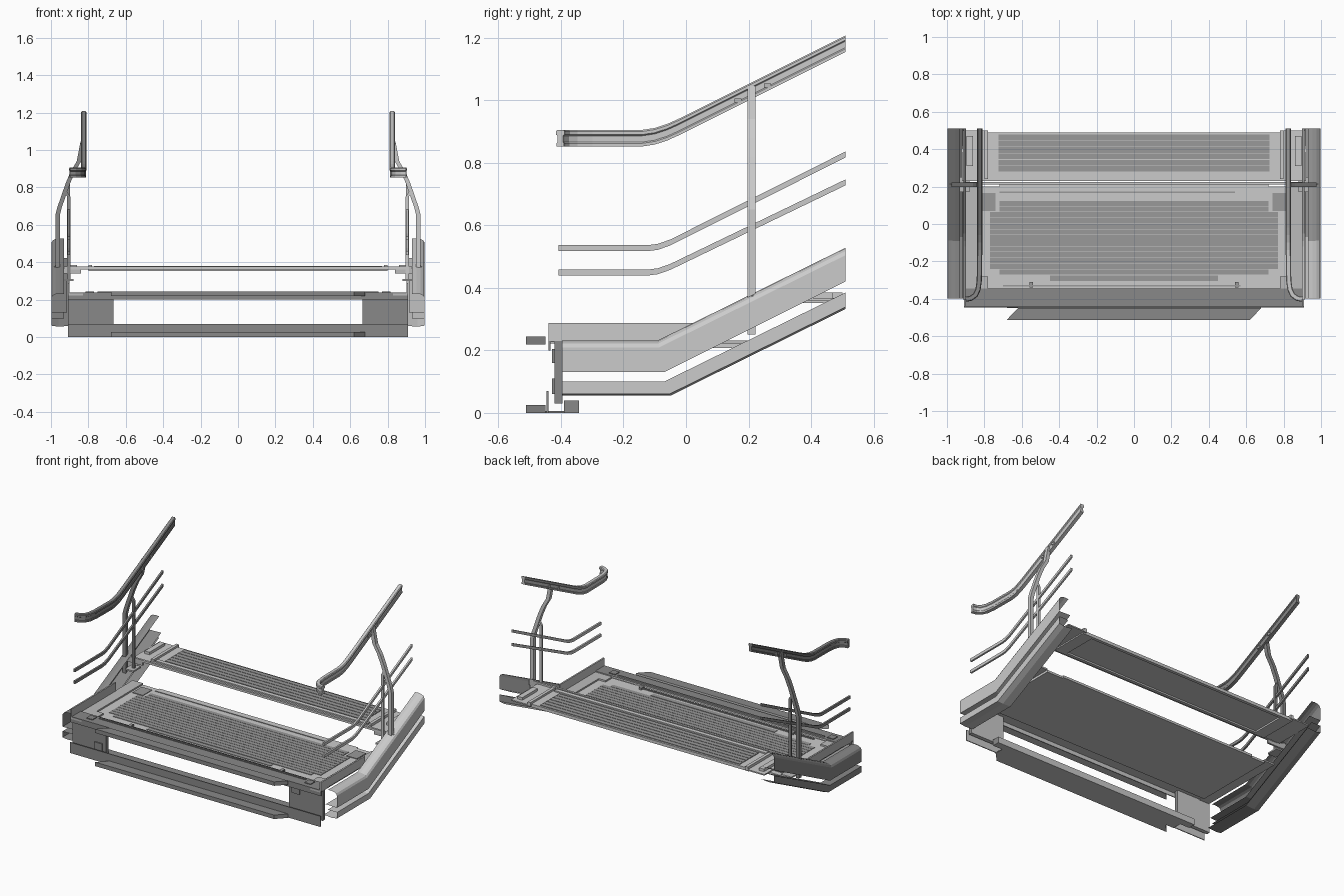
import bpy
from mathutils import Vector

if "Cube" in bpy.data.objects:
    bpy.data.objects.remove(bpy.data.objects["Cube"])


def material(name, v):
    m = bpy.data.materials.new(name)
    m.diffuse_color = (v, v, v, 1)
    m.use_nodes = True
    m.node_tree.nodes["Principled BSDF"].inputs["Base Color"].default_value = m.diffuse_color
    return m


LIGHT, MID = material("light_metal", .8), material("mid_metal", .5)
RIB, DARK = material("rib_metal", .32), material("dark_metal", .25)
HEX = ((3, 2, 1, 0), (4, 5, 6, 7), (0, 1, 5, 4), (1, 2, 6, 5), (2, 3, 7, 6), (3, 0, 4, 7))


def make(name, verts, faces, mirror=False, mat=LIGHT, left=None, back=None):
    """Mesh object; optional reflected left copy (material left) and rear/underside material."""
    n, f0 = len(verts), len(faces)
    if mirror:
        verts = list(verts) + [(-v[0], v[1], v[2]) for v in verts]
        faces = list(faces) + [tuple(i + n for i in f)[::-1] for f in faces]
    me = bpy.data.meshes.new(name)
    me.from_pydata(verts, [], faces)
    for m in (mat, left or mat, back or mat):
        me.materials.append(m)
    for p in me.polygons:
        rear = p.normal.y > .5 or p.normal.z < -.5
        p.material_index = 2 if back and rear else int(p.index >= f0)
    ob = bpy.data.objects.new(name, me)
    bpy.context.collection.objects.link(ob)
    return ob


def boxes(name, items, mirror=False, **mats):
    """Several axis-aligned boxes (x0,x1,y0,y1,z0,z1) in one object."""
    vs, fs = [], []
    for x0, x1, y0, y1, z0, z1 in items:
        b = len(vs)
        vs += [(x, y, z) for z in (z0, z1) for x, y in ((x0, y0), (x1, y0), (x1, y1), (x0, y1))]
        fs += [tuple(b + i for i in f) for f in HEX]
    return make(name, vs, fs, mirror, **mats)


def sweep(name, path, section):
    """Sweep a closed (side, up) section along a path, keeping up vertical."""
    pts = [Vector(p) for p in path]
    n, vs, fs = len(section), [], []
    for i, p in enumerate(pts):
        t = pts[min(i + 1, len(pts) - 1)] - pts[max(i - 1, 0)]
        side = Vector((t.y, -t.x, 0)).normalized()
        vs += [tuple(p + side * s + Vector((0, 0, u))) for s, u in section]
    for i in range(len(pts) - 1):
        for j in range(n):
            k = (j + 1) % n
            fs.append((i * n + j, i * n + k, (i + 1) * n + k, (i + 1) * n + j))
    fs += [tuple(range(n))[::-1], tuple(range((len(pts) - 1) * n, len(pts) * n))]
    return make(name, vs, fs, True, left=DARK)


def skirt(name, bottom, top, section, **mats):
    """Sheet side skirt: section points (x, t), t blends bottom line to top line."""
    n = len(section)
    vs = [(x, b[0] + (a[0] - b[0]) * t, b[1] + (a[1] - b[1]) * t)
          for b, a in zip(bottom, top) for x, t in section]
    fs = [(i * n + j, (i + 1) * n + j, (i + 1) * n + j + 1, i * n + j + 1)
          for i in range(len(bottom) - 1) for j in range(n - 1)]
    return make(name, vs, fs, True, **mats)


def rect(w, h):
    return [(-w / 2, -h / 2), (w / 2, -h / 2), (w / 2, h / 2), (-w / 2, h / 2)]


# Lower step plate, ribs and corner pads
boxes("lower_step", [(-.83, .83, -.35, .20, .208, .222)])
ribs = []
for i in range(13):
    y = -.27 + i * .0305
    w = .72 if i in (0, 11, 12) else .77
    ribs.append((-w, w, y, y + .028, .222, .225))
ribs += [(-.45, .45, -.305, -.275, .222, .225), (-.72, .54, .165, .173, .222, .225),
         (-.70, .57, -.335, -.325, .222, .228)]
boxes("lower_step_ribs", ribs, mat=RIB)
boxes("lower_step_corner_pad", [(.74, .815, .07, .165, .222, .226), (.54, .56, -.34, -.31, .222, .235)],
      True, mat=RIB)
boxes("lower_step_rear_lip", [(-.72, .72, .20, .215, .205, .22)])

# Upper step with ribs, front nosing and underside rim
boxes("upper_step", [(-.80, .80, .23, .49, .362, .372)])
boxes("upper_step_ribs", [(-.725, .725, .28 + i * .0335, .31 + i * .0335, .372, .376) for i in range(6)],
      mat=RIB)
boxes("upper_step_nosing", [(-.77, .77, .24, .268, .372, .38), (-.91, .91, .21, .224, .362, .376)])
boxes("upper_step_rim", [(-.80, .80, .23, .25, .352, .362), (-.80, .80, .47, .49, .352, .362),
                         (-.80, -.72, .25, .47, .352, .362), (.72, .80, .25, .47, .352, .362)])

# Side decks and brackets next to the steps
boxes("upper_side_deck", [(.80, .92, .23, .50, .36, .368), (.86, .895, .31, .47, .368, .385),
                          (.78, .80, .24, .50, .36, .385)], True)
boxes("lower_side_deck", [(.83, .905, -.44, .20, .222, .232), (.78, .83, -.35, -.28, .222, .232)], True,
      mat=MID, back=LIGHT)
boxes("side_kick_plate", [(.90, .91, -.44, .02, .23, .288)], True, left=MID)
boxes("post_bracket", [(.84, .985, .21, .222, .34, .376), (.88, .94, .17, .25, .30, .31)], True, mat=MID)

# Front frame: top sheet and fascia, corner panels, lower beam
front = dict(mat=DARK, back=LIGHT)
boxes("front_top_frame", [(-.91, .91, -.44, -.345, .226, .238), (-.91, .91, -.44, -.434, .20, .238),
                          (-.75, .75, -.372, -.36, .238, .244)], **front)
boxes("front_corner_panel", [(.665, .91, -.42, -.395, .03, .226)], True, **front)
boxes("front_panel_pads", [(-.745, -.69, -.428, -.42, .06, .11), (.69, .745, -.428, -.42, .16, .205),
                           (.77, .815, -.41, -.365, .238, .243), (-.815, -.77, -.41, -.365, .238, .243)],
      mat=DARK)
boxes("front_lower_beam", [(-.75, .75, -.39, -.342, 0, .04), (-.91, .91, -.446, -.44, .0, .07),
                           (-.68, .68, -.45, -.39, .0, .006)], **front)
for name, z in (("front_lower_bumper", 0), ("front_upper_bumper", .218)):
    make(name, [(x, y, z + dz) for dz in (0, .026) for x, y in
                ((-.68, -.512), (.62, -.512), (.68, -.45), (-.62, -.45))], HEX, **front)

# Side skirts: two kinked channels per side, open towards the steps
up_b, up_t = [(-.397, .13), (-.07, .13), (.51, .42)], [(-.397, .232), (-.09, .232), (.51, .528)]
lo_b, lo_t = [(-.397, .055), (-.05, .055), (.51, .332)], [(-.397, .10), (-.07, .10), (.51, .385)]
skirt("upper_side_skirt", up_b, up_t,
      [(.915, .02), (.997, 0), (.997, .78), (.99, .9), (.975, .97), (.955, 1), (.93, .98)], left=DARK)
skirt("lower_side_skirt", lo_b, lo_t, [(.90, .1), (.96, 0), (.997, .12), (.997, 1), (.93, 1)], left=DARK)

# Handrail: kinked, front end curling outward, grooved section
rail = [(.9, -.402, .878), (.872, -.397, .878), (.848, -.38, .878), (.834, -.35, .878), (.827, -.30, .878),
        (.825, -.14, .878), (.825, -.10, .884), (.825, -.06, .897), (.825, -.02, .915), (.825, .51, 1.18)]
sweep("handrail", rail, [(-.012, -.026), (.012, -.026), (.012, -.016), (.009, -.012), (.009, .008),
                         (.014, .012), (.014, .022), (.010, .027), (-.010, .027), (-.014, .022),
                         (-.014, .012), (-.009, .008), (-.009, -.012), (-.012, -.016)])

# Two intermediate side rails
for name, z, end in (("middle_rail", .527, .826), ("low_rail", .449, .737)):
    sweep(name, [(.905, -.407, z), (.905, -.12, z), (.905, -.09, z + .004), (.905, -.05, z + .018),
                 (.905, .51, end)], rect(.012, .019))


def bar(name, xz, w, y0, y1):
    """Flat bent bar in the xz plane."""
    n = len(xz)
    vs = [(x + s * w / 2, y, z) for x, z in xz for s, y in ((-1, y0), (1, y0), (1, y1), (-1, y1))]
    fs = [(i * 4 + j, i * 4 + (j + 1) % 4, i * 4 + 4 + (j + 1) % 4, i * 4 + 4 + j)
          for i in range(n - 1) for j in range(4)]
    return make(name, vs, fs + [(3, 2, 1, 0), tuple(range(n * 4 - 4, n * 4))], True, left=DARK)


# Bent support post, straight inner stay and rail clips
bar("handrail_post", [(.965, .25), (.965, .65), (.955, .69), (.91, .82), (.885, .88), (.85, .94), (.83, 1.045)],
    .024, .197, .222)
bar("inner_post_stay", [(.905, .30), (.905, .75), (.925, .78)], .018, .203, .217)
boxes("handrail_clips", [(.81, .84, .155, .178, .992, 1.006), (.81, .84, .25, .272, 1.04, 1.054)], True, mat=MID)
